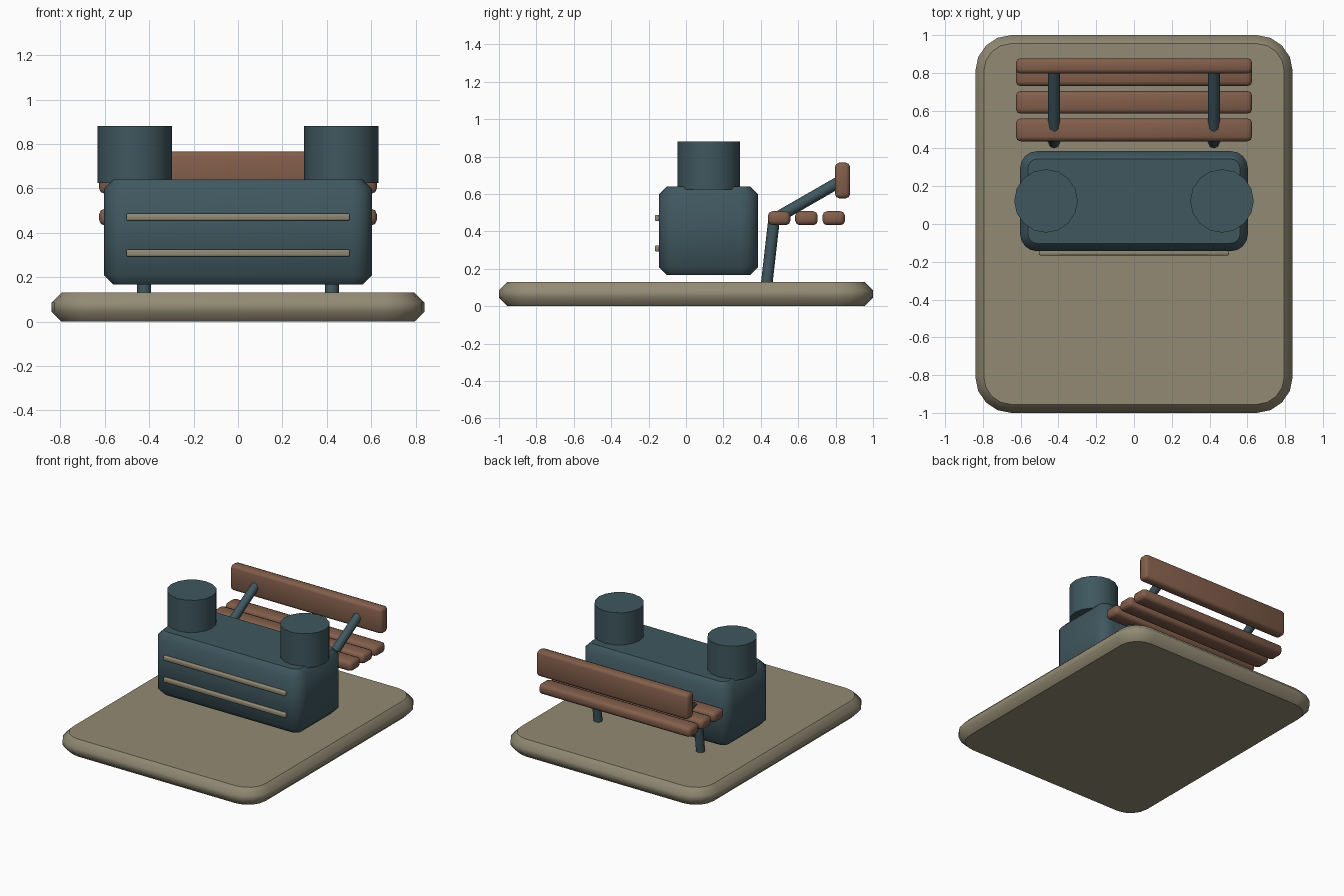
import bpy, bmesh, math
from mathutils import Vector

cube = bpy.data.objects.get("Cube")
if cube:
    bpy.data.objects.remove(cube, do_unlink=True)


def material(name, rgb):
    m = bpy.data.materials.new(name)
    m.use_nodes = True
    m.diffuse_color = (*rgb, 1)
    m.node_tree.nodes["Principled BSDF"].inputs["Base Color"].default_value = (*rgb, 1)
    return m


stone = material("warm stone", (0.29, 0.255, 0.175))
teal = material("dark teal", (0.05, 0.095, 0.114))
wood = material("brown wood", (0.225, 0.112, 0.07))


def finish(name, bm, mat):
    bmesh.ops.recalc_face_normals(bm, faces=bm.faces)
    mesh = bpy.data.meshes.new(name)
    bm.to_mesh(mesh)
    bm.free()
    obj = bpy.data.objects.new(name, mesh)
    bpy.context.collection.objects.link(obj)
    mesh.materials.append(mat)
    return obj


def rounded_ring(bm, hx, hy, r, y, z, steps=4):
    """Ring of vertices around a rounded rectangle."""
    ring = []
    for quarter, (sx, sy) in enumerate([(1, 1), (-1, 1), (-1, -1), (1, -1)]):
        for i in range(steps + 1):
            a = math.pi / 2 * (quarter + i / steps)
            ring.append(bm.verts.new((sx * (hx - r) + r * math.cos(a),
                                      y + sy * (hy - r) + r * math.sin(a), z)))
    return ring


def chamfered_block(name, mat, hx, y0, y1, z0, z1, r, c):
    """Rounded-corner block with chamfered rims, flat caps and smooth sides."""
    bm = bmesh.new()
    y, hy = (y0 + y1) / 2, (y1 - y0) / 2
    rings = [rounded_ring(bm, hx - d, hy - d, r - d, y, z)
             for d, z in [(c, z0), (0, z0 + c), (0, z1 - c), (c, z1)]]
    for a, b in zip(rings, rings[1:]):
        for i in range(len(a)):
            j = (i + 1) % len(a)
            bm.faces.new((a[i], a[j], b[j], b[i])).smooth = True
    bm.faces.new(rings[0])
    bm.faces.new(rings[-1])
    return finish(name, bm, mat)


def bar(name, mat, hx, y0, y1, z0, z1, bevel):
    """Long horizontal bar with softened edges."""
    bm = bmesh.new()
    bmesh.ops.create_cube(bm, size=1)
    bmesh.ops.scale(bm, vec=(2 * hx, y1 - y0, z1 - z0), verts=bm.verts)
    bmesh.ops.translate(bm, vec=(0, (y0 + y1) / 2, (z0 + z1) / 2), verts=bm.verts)
    bmesh.ops.bevel(bm, geom=bm.edges[:], offset=bevel, segments=2,
                    profile=0.5, affect='EDGES')
    for f in bm.faces:
        f.smooth = True
    return finish(name, bm, mat)


def tube(name, mat, start, end, r, sides):
    """Straight tube between two points, flat ends."""
    start, end = Vector(start), Vector(end)
    axis = end - start
    bm = bmesh.new()
    bmesh.ops.create_cone(bm, cap_ends=True, segments=sides, radius1=r, radius2=r,
                          depth=axis.length)
    for f in bm.faces:
        f.smooth = len(f.verts) == 4
    turn = axis.to_track_quat('Z', 'Y').to_matrix().to_4x4()
    turn.translation = (start + end) / 2
    bm.transform(turn)
    return finish(name, bm, mat)


# Ground slab and main housing
chamfered_block("base_slab", stone, 0.84, -1, 1, 0, 0.13, 0.19, 0.045)
chamfered_block("housing", teal, 0.603, -0.144, 0.386, 0.167, 0.64, 0.09, 0.042)

# Trim strips on the front of the housing
for label, z in (("lower", 0.293), ("upper", 0.455)):
    bar(label + "_trim", stone, 0.503, -0.166, -0.135, z, z + 0.032, 0.006)

# Seat slats and backrest
for n, y in enumerate((0.438, 0.584, 0.73)):
    bar(f"seat_slat_{n + 1}", wood, 0.625, y, y + 0.12, 0.433, 0.508, 0.024)
bar("backrest", wood, 0.625, 0.797, 0.877, 0.577, 0.767, 0.022)

# Paired drums, legs and backrest arms
for side, s in (("left", 1), ("right", -1)):
    tube(side + "_drum", teal, (s * 0.466, 0.122, 0.625), (s * 0.466, 0.122, 0.88), 0.168, 16)
    x = s * 0.423
    tube(side + "_leg", teal, (x, 0.432, 0.125), (x, 0.472, 0.475), 0.031, 8)
    tube(side + "_arm", teal, (x, 0.472, 0.465), (x, 0.825, 0.668), 0.031, 8)
